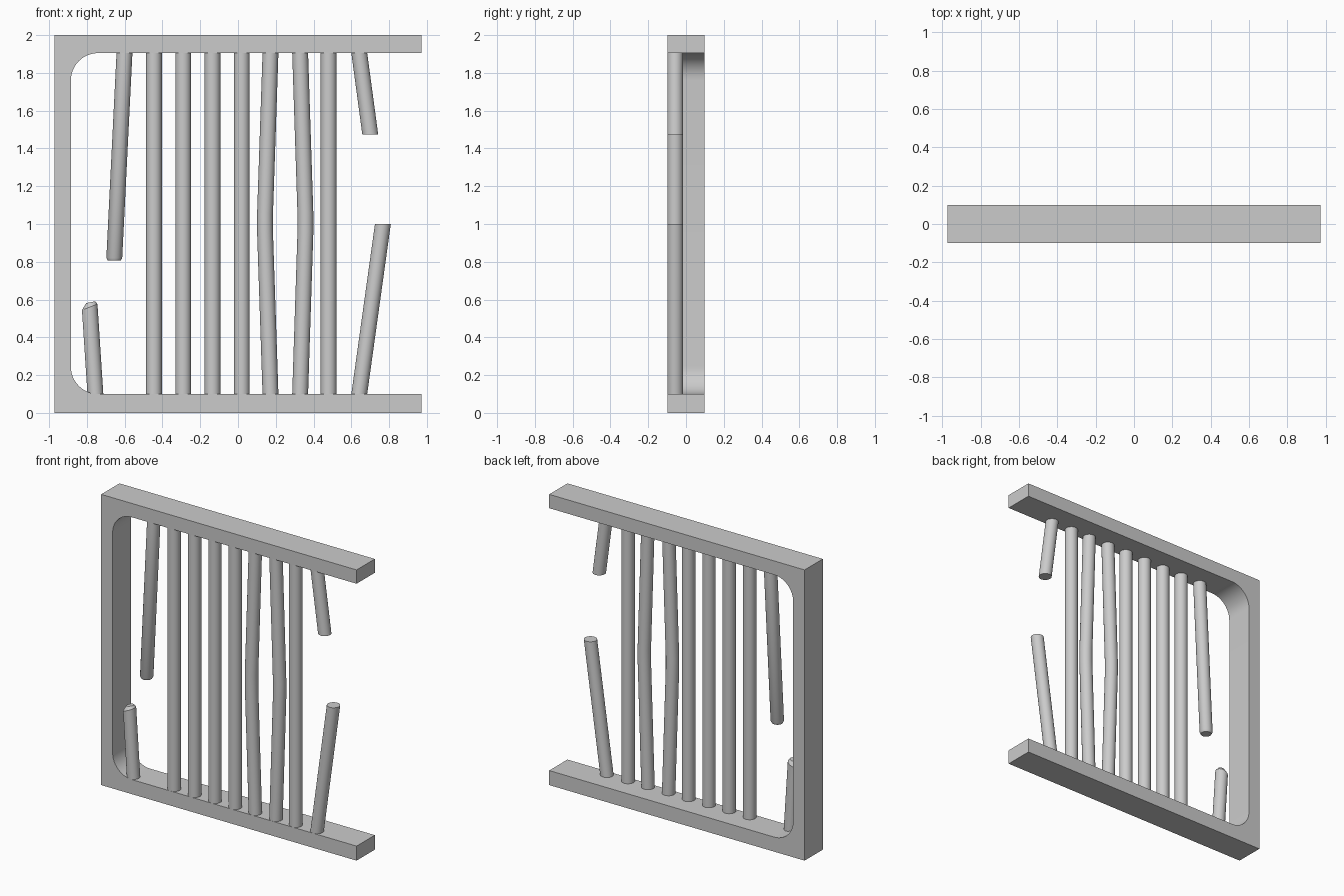
import bpy, bmesh
from math import sin, cos, pi

if "Cube" in bpy.data.objects:
    bpy.data.objects.remove(bpy.data.objects["Cube"])

R, Y = 0.042, -0.057   # bar radius and depth position
LO, HI = 0.1, 1.905    # inner faces of the frame


def finish(name, bm):
    bmesh.ops.recalc_face_normals(bm, faces=bm.faces)
    me = bpy.data.meshes.new(name)
    bm.to_mesh(me)
    bm.free()
    ob = bpy.data.objects.new(name, me)
    bpy.context.collection.objects.link(ob)
    bpy.ops.object.select_all(action='DESELECT')
    bpy.context.view_layer.objects.active = ob
    ob.select_set(True)
    bpy.ops.object.shade_smooth_by_angle(angle=0.6)
    return ob


def bar(name, rings, n=24):
    """Loft horizontal rings given as (x, z, radius, slope of ring in x)."""
    bm = bmesh.new()
    loops = []
    for x, z, r, s in rings:
        loops.append([bm.verts.new((x + r * cos(2 * pi * i / n), Y + r * sin(2 * pi * i / n),
                                    z + s * r * cos(2 * pi * i / n))) for i in range(n)])
    for a, b in zip(loops, loops[1:]):
        for i in range(n):
            j = (i + 1) % n
            bm.faces.new((a[i], a[j], b[j], b[i]))
    bm.faces.new(loops[0])
    bm.faces.new(loops[-1])
    return finish(name, bm)


# C-shaped frame with two rounded inner corners
W, X0, F = 0.972, -0.885, 0.145
prof = [(W, 0), (W, LO)]
for k in range(13):
    a = -pi / 2 - k / 12 * pi / 2
    prof.append((X0 + F + F * cos(a), LO + F + F * sin(a)))
for k in range(13):
    a = pi - k / 12 * pi / 2
    prof.append((X0 + F + F * cos(a), HI - F + F * sin(a)))
prof += [(W, HI), (W, 2), (-W, 2), (-W, 0)]
bm = bmesh.new()
face = bm.faces.new([bm.verts.new((x, -0.099, z)) for x, z in prof])
ext = bmesh.ops.extrude_face_region(bm, geom=[face], use_keep_orig=True)
bmesh.ops.translate(bm, vec=(0, 0.198, 0),
                    verts=[v for v in ext['geom'] if isinstance(v, bmesh.types.BMVert)])
finish("frame", bm)

# straight bars
for i, x in enumerate((-0.445, -0.29, -0.135, 0.02, 0.48)):
    bar(f"straight_bar_{i + 1}", [(x, LO, R, 0), (x, HI, R, 0)])

# bars bent apart in the middle
for name, xe, xm in (("bent_bar_left", 0.172, 0.143), ("bent_bar_right", 0.329, 0.357)):
    bar(name, [(xe, LO, R, 0), (xm, 0.96, R, 0), (xm, 1.05, R, 0), (xe, HI, R, 0)])

# broken bars
bar("broken_bar_left_top", [(-0.601, HI, R, 0), (-0.655, 0.82, R, 0), (-0.655, 0.806, 0.034, 0)])
bar("broken_bar_left_bottom", [(-0.755, LO, R, 0), (-0.785, 0.56, 0.041, 0.4),
                               (-0.78, 0.586, 0.024, 0.2)])
bar("broken_bar_right_top", [(0.642, HI, R, 0), (0.7, 1.475, R, 0)])
bar("broken_bar_right_bottom", [(0.642, LO, R, 0), (0.767, 1.0, R, 0)])
